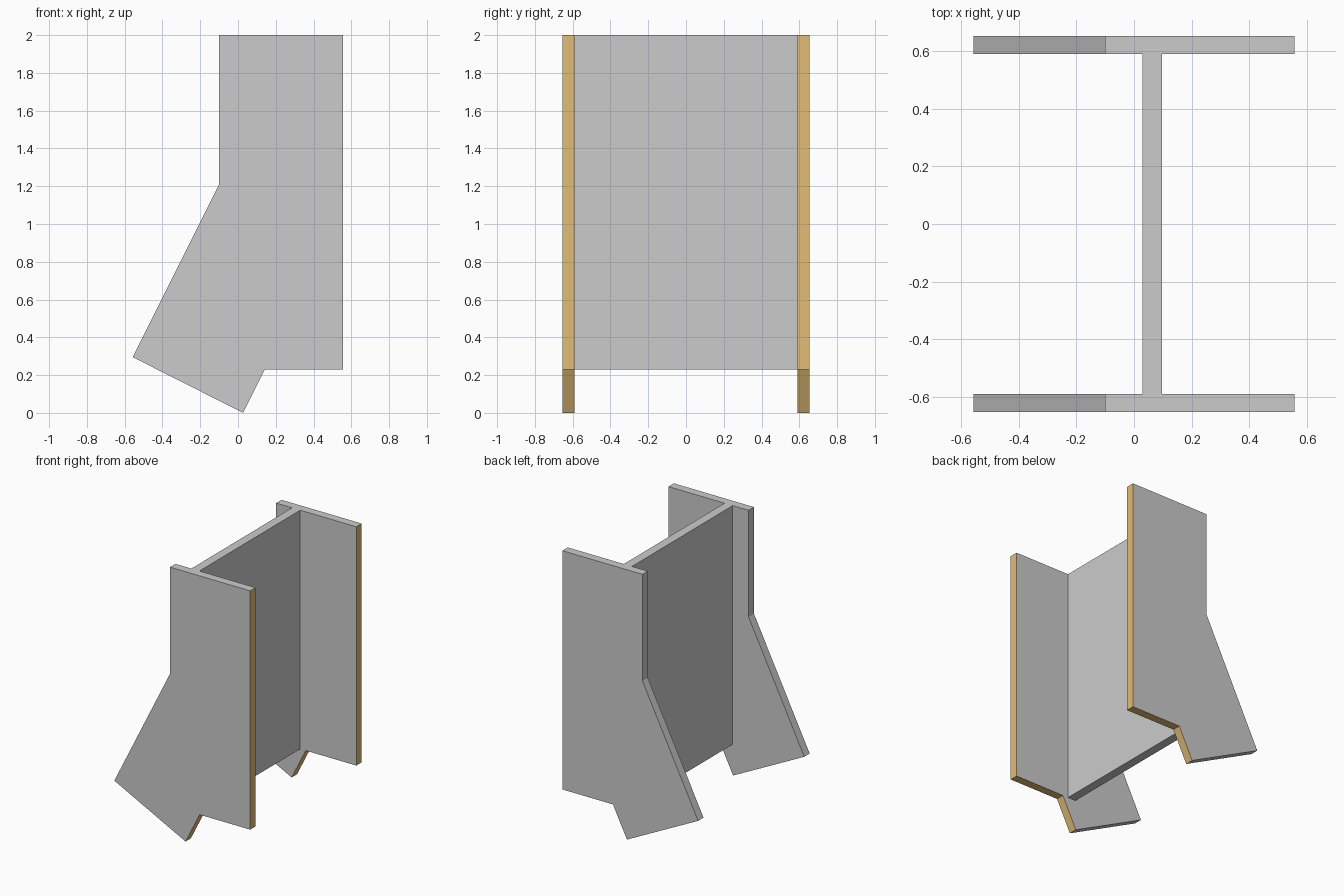
import bpy
import bmesh
from mathutils import Vector

if "Cube" in bpy.data.objects:
    bpy.data.objects.remove(bpy.data.objects["Cube"])

# Coloured cut edges of the flanges
orange = bpy.data.materials.new("orange_edge")
orange.diffuse_color = (0.76, 0.51, 0.18, 1)
orange.use_nodes = True
orange.node_tree.nodes["Principled BSDF"].inputs["Base Color"].default_value = orange.diffuse_color
grey = bpy.data.materials.new("grey_steel")
grey.diffuse_color = (0.8, 0.8, 0.8, 1)
grey.use_nodes = True
grey.node_tree.nodes["Principled BSDF"].inputs["Base Color"].default_value = grey.diffuse_color

# Flange side outline (x, z), counter-clockwise from the foot's lowest corner
OUTLINE = [(0.027, 0.0), (0.142, 0.23), (0.557, 0.23), (0.557, 2.0),
           (-0.10, 2.0), (-0.10, 1.21), (-0.557, 0.295)]
INNER, OUTER = 0.59, 0.653


def extruded(name, points, axis_vector):
    """Close a planar outline into a solid by extruding it along a vector."""
    bm = bmesh.new()
    face = bm.faces.new([bm.verts.new(p) for p in points])
    ext = bmesh.ops.extrude_face_region(bm, geom=[face], use_keep_orig=True)
    moved = [g for g in ext["geom"] if isinstance(g, bmesh.types.BMVert)]
    bmesh.ops.translate(bm, verts=moved, vec=Vector(axis_vector))
    bmesh.ops.recalc_face_normals(bm, faces=bm.faces)
    mesh = bpy.data.meshes.new(name)
    bm.to_mesh(mesh)
    bm.free()
    obj = bpy.data.objects.new(name, mesh)
    bpy.context.collection.objects.link(obj)
    return obj


# Two flanges with a kinked foot; right-facing edges are orange
for name, y in (("front_flange", -OUTER), ("back_flange", INNER)):
    flange = extruded(name, [(x, y, z) for x, z in OUTLINE], (0, OUTER - INNER, 0))
    flange.data.materials.append(grey)
    flange.data.materials.append(orange)
    for poly in flange.data.polygons:
        n, c = poly.normal, poly.center
        notch_underside = n.z < -0.9 and c.x > 0.142
        if n.x > 0.5 or notch_underside:
            poly.material_index = 1

# Web plate joining the flanges
extruded("web", [(0.03, -INNER, 0.23), (0.097, -INNER, 0.23),
                 (0.097, -INNER, 2.0), (0.03, -INNER, 2.0)], (0, 2 * INNER, 0))
